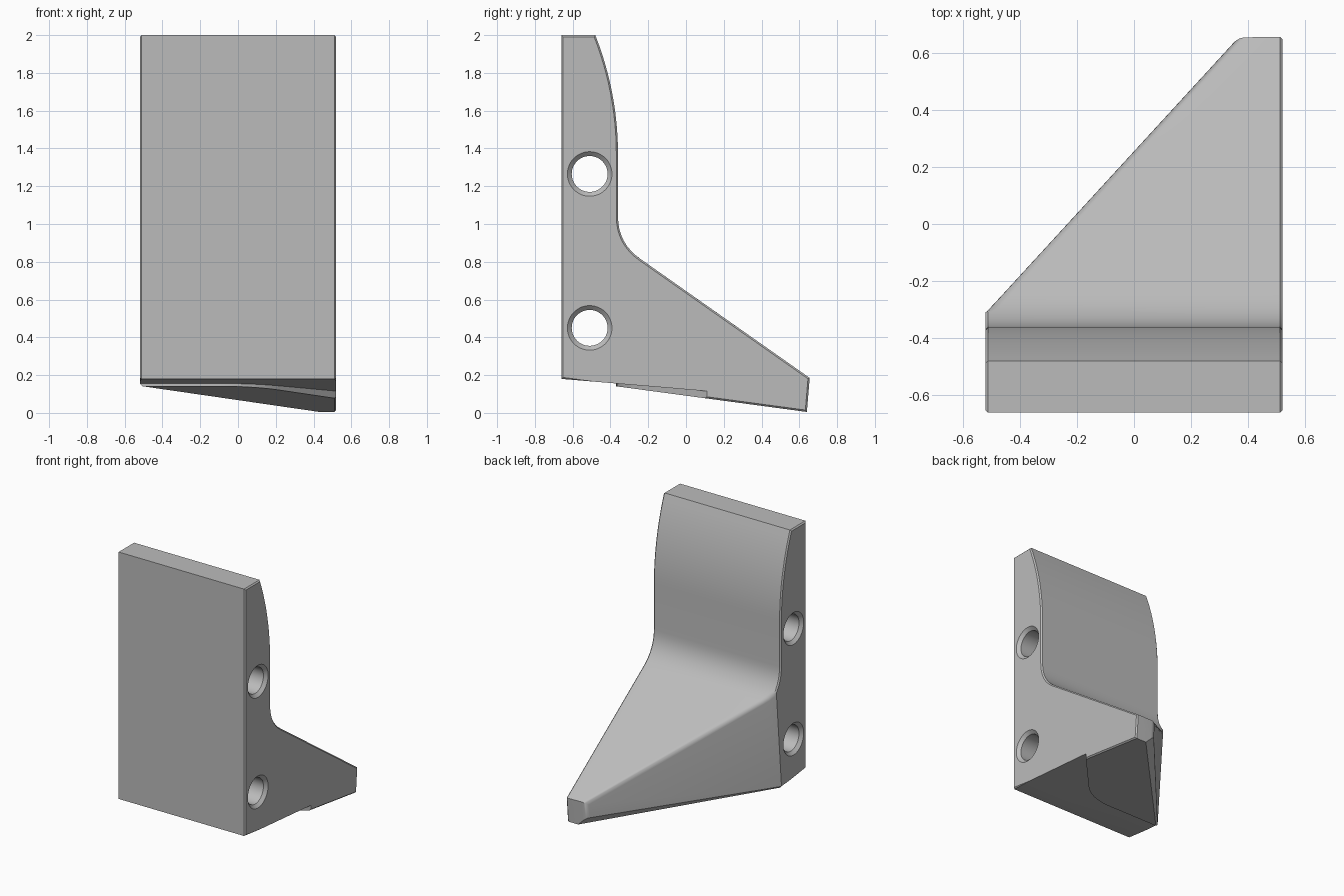
import bpy, bmesh, math
from mathutils import Vector

cube = bpy.data.objects.get("Cube")
if cube:
    bpy.data.objects.remove(cube)

HALF = 0.52      # half width
TILT = 0.084     # slope of the underside
CUT = 0.065      # depth of the underside recess

grey = bpy.data.materials.new("plain_grey")
grey.use_nodes = True
grey.diffuse_color = (0.5, 0.5, 0.5, 1)
grey.node_tree.nodes["Principled BSDF"].inputs["Base Color"].default_value = (0.5, 0.5, 0.5, 1)


def finish(bm, name):
    bmesh.ops.recalc_face_normals(bm, faces=bm.faces)
    mesh = bpy.data.meshes.new(name)
    bm.to_mesh(mesh)
    bm.free()
    obj = bpy.data.objects.new(name, mesh)
    bpy.context.collection.objects.link(obj)
    mesh.materials.append(grey)
    return obj


def loft(bm, rings):
    """Skin closed rings of points and cap both ends."""
    loops = [[bm.verts.new(p) for p in ring] for ring in rings]
    n = len(loops[0])
    for a, b in zip(loops, loops[1:]):
        for i in range(n):
            j = (i + 1) % n
            bm.faces.new((a[i], a[j], b[j], b[i]))
    return [bm.faces.new(loops[0]), bm.faces.new(loops[-1])]


def bezier(a, b, c, steps):
    a, b, c = Vector(a), Vector(b), Vector(c)
    ts = [i / steps for i in range(steps + 1)]
    return [a * (1 - t) ** 2 + b * 2 * t * (1 - t) + c * t * t for t in ts]


def slice_off(bm, point, normal):
    """Remove everything beyond a plane and close the cut."""
    geom = bm.verts[:] + bm.edges[:] + bm.faces[:]
    bmesh.ops.bisect_plane(bm, geom=geom, plane_co=point, plane_no=normal,
                           clear_outer=True, dist=1e-5)
    bmesh.ops.edgeloop_fill(bm, edges=[e for e in bm.edges if e.is_boundary])
    bmesh.ops.recalc_face_normals(bm, faces=bm.faces)


# Side profile: plate with curved back, fillet and sloping foot
R = 1.71
sweep = math.asin(0.63 / R)
profile = [(-0.66, 0.18), (-0.66, 2)]
for i in range(13):
    a = sweep * (1 - i / 12)
    profile.append((-0.36 - R * (1 - math.cos(a)), 1.37 + R * math.sin(a)))
profile += [tuple(p) for p in bezier((-0.36, 1.04), (-0.36, 0.897), (-0.24, 0.814), 8)]
profile += [(0.655, 0.185), (0.64, 0.005)]

bm = bmesh.new()
caps = loft(bm, [[(x, y, z) for y, z in profile] for x in (-HALF, HALF)])
bmesh.ops.recalc_face_normals(bm, faces=bm.faces)
rim = {e for f in caps for e in f.edges}
bmesh.ops.bevel(bm, geom=list(rim), offset=0.009, segments=1, affect='EDGES')

# Diagonal side, square to the tilted underside
along = Vector((0.89, 1.02, -1.02 * TILT)).normalized()
up = Vector((0, TILT, 1)).normalized()
diagonal = up.cross(along).normalized()
corner = Vector((-HALF, -0.375, 0.09))
slice_off(bm, corner, diagonal)

# Chamfer below the diagonal side
slice_off(bm, corner + up * CUT, (diagonal * 1.3 - up).normalized())

# Rounded upper and toe edges of the diagonal side
side = max((f for f in bm.faces if f.normal.dot(diagonal) > 0.999), key=lambda f: f.calc_area())
soft = []
for e in side.edges:
    other = [f for f in e.link_faces if f != side][0].normal
    if other.y > 0.5 and other.z > -0.3 and abs(other.x) < 0.1:
        soft.append(e)
bmesh.ops.bevel(bm, geom=soft, offset=0.025, segments=4, profile=0.5,
                affect='EDGES', clamp_overlap=False)
body = finish(bm, "wedge_bracket")

# Underside recess with a curved rear wall
wall = [(0.57, 0.165)] + [tuple(p) for p in bezier((0.22, -0.22), (0.085, -0.37), (-0.1, -0.37), 10)]
outline = wall + [(-0.8, -0.37), (-0.8, -0.9), (0.57, -0.9)]
bm = bmesh.new()
loft(bm, [[(x, y, -0.5) for x, y in outline],
          [(x, y, 0.18 - TILT * (y + 0.66)) for x, y in outline]])
cutters = [finish(bm, "recess_cutter")]

# Countersunk cross holes
for z in (0.45, 1.265):
    bm = bmesh.new()
    rings = []
    for x, r in ((-0.54, 0.139), (-0.498, 0.095), (0.498, 0.095), (0.54, 0.139)):
        angles = [math.tau * i / 48 for i in range(48)]
        rings.append([(x, -0.51 + r * math.cos(a), z + r * math.sin(a)) for a in angles])
    loft(bm, rings)
    cutters.append(finish(bm, "hole_cutter"))

bpy.ops.object.select_all(action='DESELECT')
bpy.context.view_layer.objects.active = body
body.select_set(True)
for cutter in cutters:
    mod = body.modifiers.new("cut", 'BOOLEAN')
    mod.operation = 'DIFFERENCE'
    mod.solver = 'EXACT'
    mod.object = cutter
    bpy.ops.object.modifier_apply(modifier=mod.name)
    bpy.data.objects.remove(cutter)

bpy.ops.object.shade_smooth_by_angle(angle=math.radians(28))
